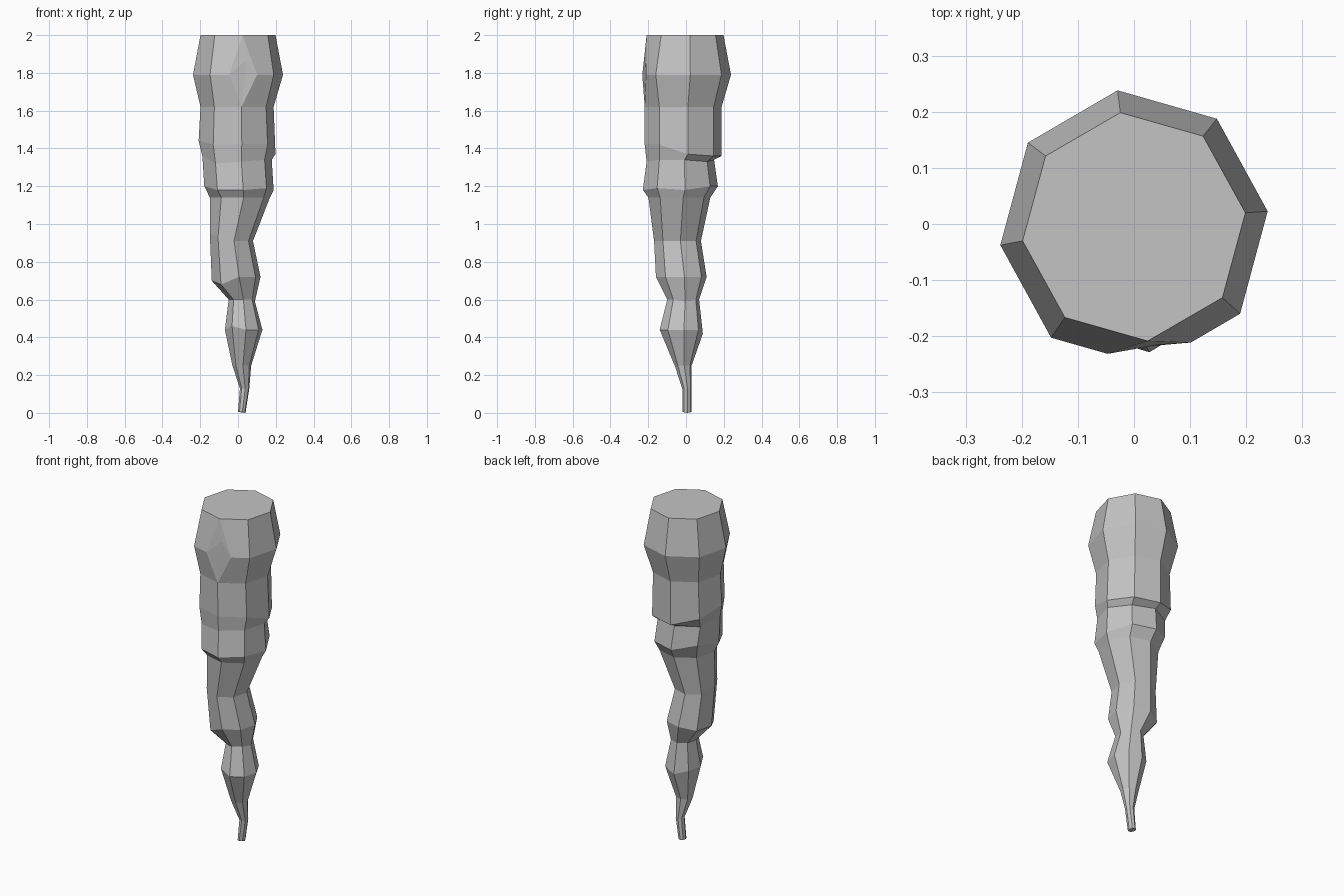
import bpy
import bmesh
from math import cos, sin, radians

cube = bpy.data.objects.get("Cube")
if cube:
    bpy.data.objects.remove(cube, do_unlink=True)

# One grey rock colour
rock = bpy.data.materials.new("grey_rock")
rock.use_nodes = True
rock.diffuse_color = (0.55, 0.55, 0.55, 1)
rock.node_tree.nodes["Principled BSDF"].inputs["Base Color"].default_value = (0.55, 0.55, 0.55, 1)

SIDES = 8
FRONT = 6          # column that carries the chipped corner
TURN = radians(7)

# Uneven rings from the top down: height, x range, y range
RINGS = [
    (2.0, -.2, .2, -.21, .2),
    (1.79, -.24, .24, -.255, .24),
    (1.62, -.2, .19, -.22, .19),
    (1.42, -.21, .2, -.22, .19),
    (1.34, -.19, .18, -.21, .15),
    (1.2, -.18, .19, -.23, .17),
    (1.14, -.15, .17, -.2, .13),
    (.91, -.15, .08, -.17, .08),
    (.72, -.14, .12, -.16, .11),
    (.6, -.05, .09, -.1, .07),
    (.44, -.07, .13, -.14, .09),
    (.25, -.03, .07, -.06, .03),
    (.13, .01, .06, -.02, .03),
    (.01, 0, .04, -.02, .03),
]

# Single corners pushed up or down for a hewn look: (ring, column) -> dz
NUDGES = {
    (3, 0): -.05, (3, 1): -.06, (3, 2): -.06, (3, 3): -.02, (3, 4): .02,
    (4, 1): -.01, (4, 4): .02, (4, 6): -.01, (4, 5): -.02,
    (5, 0): -.02, (5, 3): .03, (5, 5): -.02, (5, 6): -.02, (5, 7): -.01,
    (7, 4): .04, (7, 5): .02, (8, 4): -.02, (8, 5): -.04, (8, 3): -.02,
    (9, 0): -.01, (10, 5): .02, (10, 2): -.02, (13, 0): -.005,
}


def corner(ring, col):
    """Point of a ring, on an ellipse fitted to its ranges."""
    z, x0, x1, y0, y1 = RINGS[ring]
    a = TURN + radians(360) * col / SIDES
    return [(x0 + x1) / 2 + (x1 - x0) / 2 * cos(a),
            (y0 + y1) / 2 + (y1 - y0) / 2 * sin(a),
            z + NUDGES.get((ring, col), 0)]


bm = bmesh.new()
rows = []
for r in range(len(RINGS)):
    rows.append([bm.verts.new(corner(r, c)) for c in range(SIDES)])

# Side walls, leaving out the two around the chipped corner on each side
bulge = 1
for r in range(len(RINGS) - 1):
    for c in range(SIDES):
        n = (c + 1) % SIDES
        if r <= bulge and FRONT in (c, n):
            continue
        bm.faces.new((rows[r][c], rows[r + 1][c], rows[r + 1][n], rows[r][n]))

# Chipped front corner: two new points on the bulge and a ridge between them
top, tip, foot = (rows[r][FRONT] for r in range(3))
left, right = rows[1][FRONT + 1], rows[1][FRONT - 1]
chip_l = bm.verts.new(tip.co.lerp(left.co, .45))
chip_r = bm.verts.new(tip.co.lerp(right.co, .43))
tip.co = (.045, -.215, 1.87)
for above, edge, chip, below, flip in (
        (rows[0][FRONT + 1], left, chip_l, rows[2][FRONT + 1], False),
        (rows[0][FRONT - 1], right, chip_r, rows[2][FRONT - 1], True)):
    for face in ((top, chip, edge, above), (chip, foot, below, edge),
                 (top, tip, chip), (tip, foot, chip)):
        bm.faces.new(face[::-1] if flip else face)

# Flat ends
bm.faces.new(rows[0])
bm.faces.new(rows[-1][::-1])
bmesh.ops.recalc_face_normals(bm, faces=bm.faces)

# Rest the tip on the ground
low = min(v.co.z for v in bm.verts)
for v in rows[-1]:
    v.co.z -= low

mesh = bpy.data.meshes.new("stone_spike")
bm.to_mesh(mesh)
bm.free()
mesh.materials.append(rock)
spike = bpy.data.objects.new("stone_spike", mesh)
bpy.context.collection.objects.link(spike)
